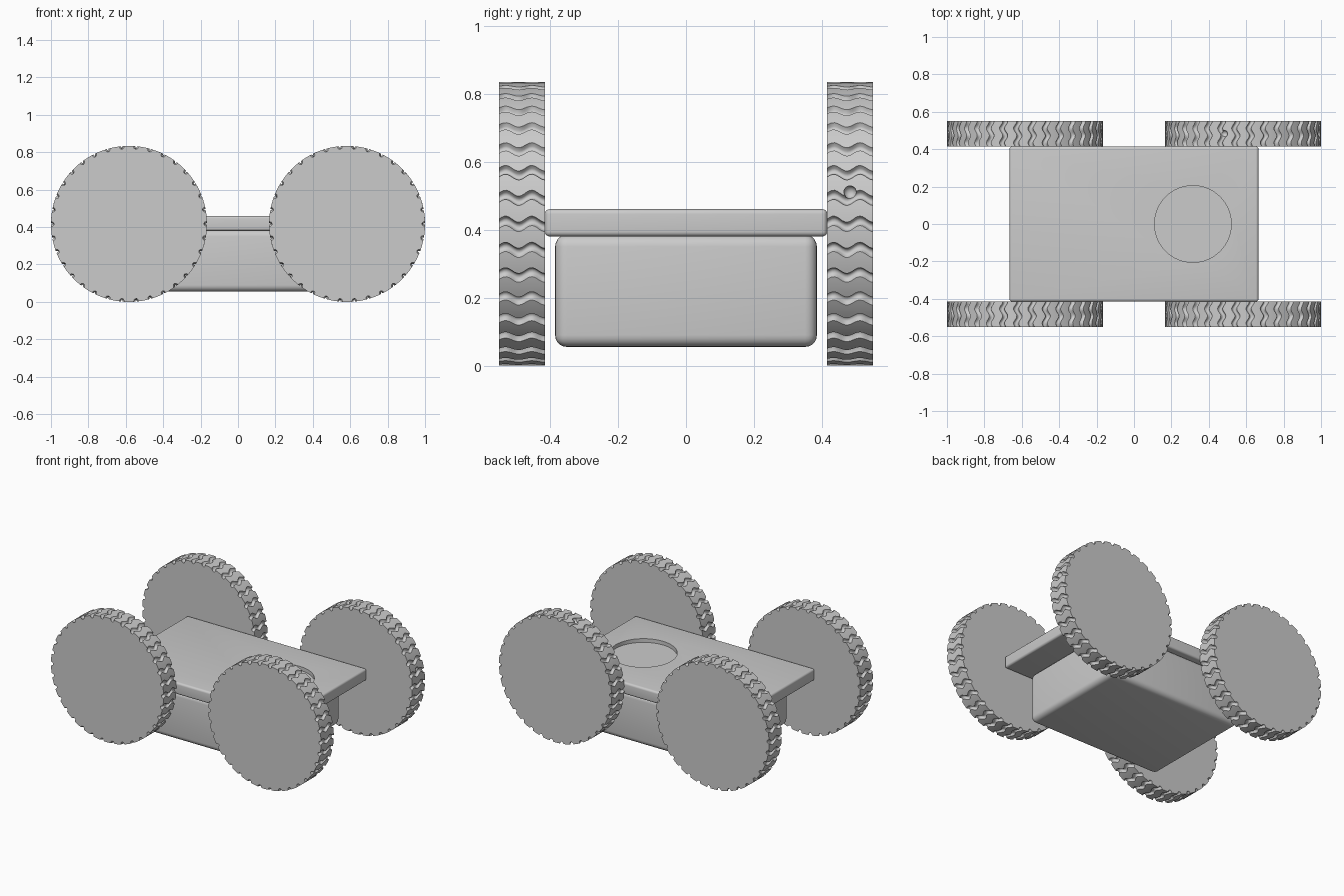
import bpy, bmesh, math
from mathutils import Vector

cube = bpy.data.objects.get("Cube")
if cube:
    bpy.data.objects.remove(cube, do_unlink=True)

GREY = (0.6, 0.6, 0.6, 1)
grey = bpy.data.materials.new("plain grey")
grey.use_nodes = True
grey.diffuse_color = GREY
next(n for n in grey.node_tree.nodes if n.type == 'BSDF_PRINCIPLED').inputs["Base Color"].default_value = GREY


def activate(ob):
    bpy.ops.object.select_all(action='DESELECT')
    ob.select_set(True)
    bpy.context.view_layer.objects.active = ob


def finish(ob, angle=30):
    activate(ob)
    bpy.ops.object.shade_smooth_by_angle(angle=math.radians(angle))


def rounded_box(name, half_x, half_y, z0, z1, radius):
    bpy.ops.mesh.primitive_cube_add(size=2, location=(0, 0, (z0 + z1) / 2))
    ob = bpy.context.object
    ob.name = name
    ob.scale = (half_x, half_y, (z1 - z0) / 2)
    bpy.ops.object.transform_apply(location=True, rotation=False, scale=True)
    ob.data.materials.append(grey)
    bevel = ob.modifiers.new("round edges", 'BEVEL')
    bevel.width = radius
    bevel.segments = 5
    bpy.ops.object.modifier_apply(modifier=bevel.name)
    return ob


def cut(ob, cutter):
    cutter.hide_render = True
    activate(ob)
    mod = ob.modifiers.new("cut", 'BOOLEAN')
    mod.operation = 'DIFFERENCE'
    mod.solver = 'EXACT'
    mod.object = cutter
    bpy.ops.object.modifier_apply(modifier=mod.name)
    bpy.data.objects.remove(cutter, do_unlink=True)


# Lower tub and lid with a shallow round recess
tub = rounded_box("body_tub", 0.49, 0.385, 0.055, 0.385, 0.035)
finish(tub)
lid = rounded_box("body_lid", 0.665, 0.415, 0.38, 0.46, 0.014)
bpy.ops.mesh.primitive_cylinder_add(vertices=64, radius=0.205, depth=0.1, location=(0.315, 0, 0.485))
cut(lid, bpy.context.object)
finish(lid)

# Wheel: solid disc whose rim is scored by wavy cross grooves
RADIUS, WIDTH, GROOVES, STEPS = 0.417, 0.135, 34, 18
GROOVE_HALF, DEPTH, WAVE = 0.014, 0.016, 0.009


def rim_profile():
    pitch = math.tau / GROOVES
    half = GROOVE_HALF / RADIUS
    points = []
    for g in range(GROOVES):
        for i in range(7):
            t = i / 3 - 1
            points.append((g * pitch + t * half, RADIUS - DEPTH * math.sqrt(max(0, 1 - t * t))))
        for i in (1, 2, 3):
            points.append((g * pitch + half + (pitch - 2 * half) * i / 4, RADIUS))
    return points


def wheel(name, x, y):
    bm = bmesh.new()
    rings = []
    for s in range(STEPS + 1):
        f = s / STEPS
        twist = WAVE / RADIUS * math.sin(f * math.tau * 1.75)
        rings.append([bm.verts.new((r * math.cos(a + twist), (f - 0.5) * WIDTH, r * math.sin(a + twist)))
                      for a, r in rim_profile()])
    for low, high in zip(rings, rings[1:]):
        for i in range(len(low)):
            bm.faces.new((low[i - 1], low[i], high[i], high[i - 1]))
    bm.faces.new(rings[0])
    bm.faces.new(rings[-1])
    bmesh.ops.recalc_face_normals(bm, faces=bm.faces)
    mesh = bpy.data.meshes.new(name)
    bm.to_mesh(mesh)
    bm.free()
    mesh.materials.append(grey)
    ob = bpy.data.objects.new(name, mesh)
    ob.location = (x, y, RADIUS)
    bpy.context.collection.objects.link(ob)
    return ob


for x_side, end in ((1, "left"), (-1, "right")):
    for y_side, row in ((-1, "front"), (1, "back")):
        centre = Vector((x_side * 0.583, y_side * 0.4825, RADIUS))
        ob = wheel(f"{row}_{end}_wheel", centre.x, centre.y)
        # Two small pits in the rim of one wheel
        if x_side == 1 and y_side == 1:
            for degrees in (13, 104):
                a = math.radians(degrees)
                spot = centre + Vector((math.cos(a), 0, math.sin(a))) * (RADIUS - 0.005)
                bpy.ops.mesh.primitive_uv_sphere_add(segments=16, ring_count=10, radius=0.019, location=spot)
                cut(ob, bpy.context.object)
        finish(ob, 35)
